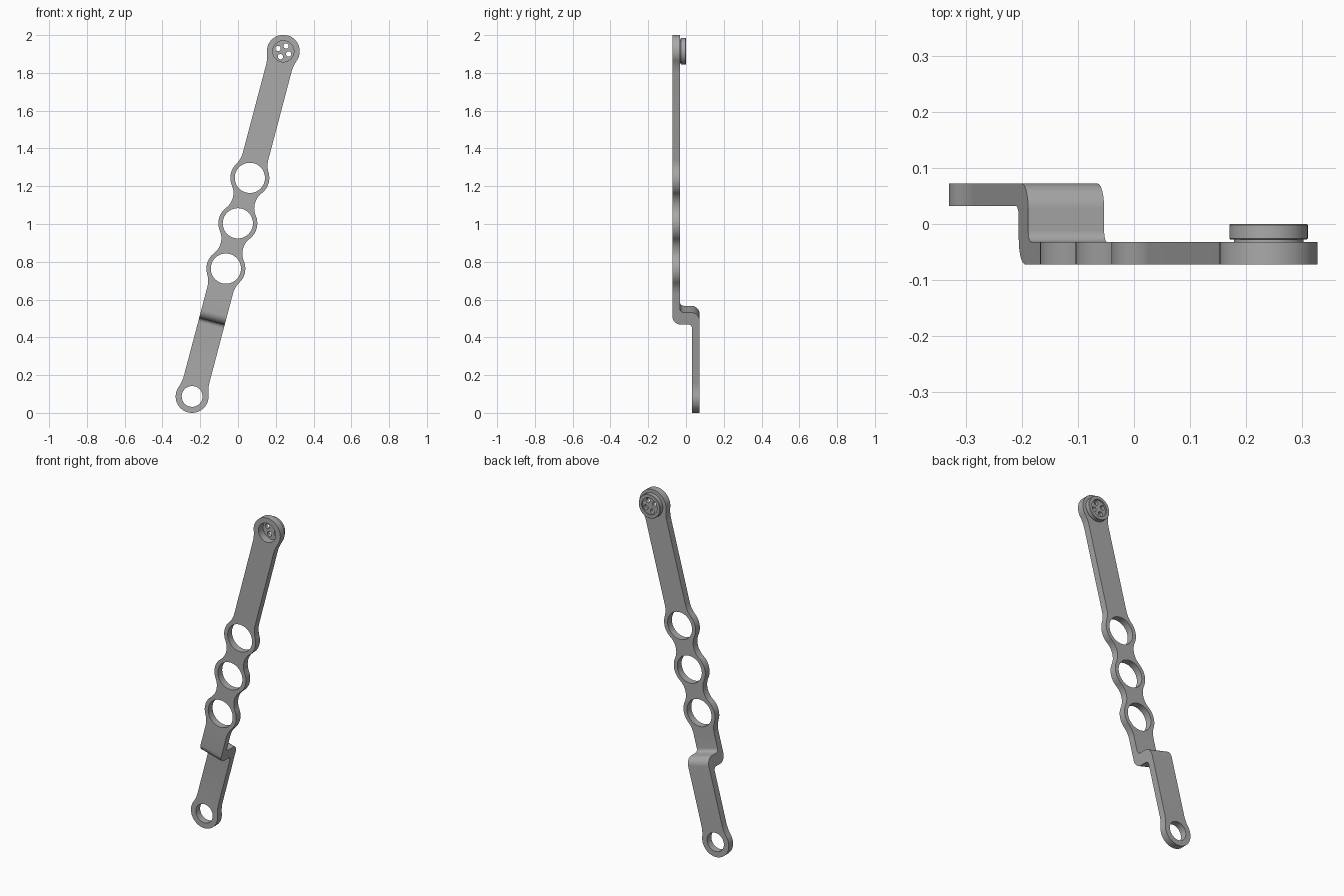
import bpy, bmesh, math
from mathutils import Matrix, Vector

if "Cube" in bpy.data.objects:
    bpy.data.objects.remove(bpy.data.objects["Cube"])

TILT = Matrix.Translation((-0.243, 0, 0.087)) @ Matrix.Rotation(math.radians(14.8), 4, 'Y')
HALF = 0.07                                   # half width of the straight bar
FRONT, BACK, THICK = -0.072, 0.072, 0.04

metal = bpy.data.materials.new("grey metal")
metal.use_nodes = True
metal.diffuse_color = (0.4, 0.4, 0.4, 1)
metal.node_tree.nodes["Principled BSDF"].inputs["Base Color"].default_value = (0.4, 0.4, 0.4, 1)


def make_object(name, bm):
    bmesh.ops.recalc_face_normals(bm, faces=bm.faces)
    mesh = bpy.data.meshes.new(name)
    bm.to_mesh(mesh)
    bm.free()
    mesh.materials.append(metal)
    obj = bpy.data.objects.new(name, mesh)
    bpy.context.collection.objects.link(obj)
    return obj


def extrude_outline(name, points, direction):
    bm = bmesh.new()
    face = bm.faces.new([bm.verts.new(p) for p in points])
    new = bmesh.ops.extrude_face_region(bm, geom=[face])["geom"]
    bmesh.ops.translate(bm, vec=direction, verts=[v for v in new if isinstance(v, bmesh.types.BMVert)])
    return make_object(name, bm)


def drill_tool(name, holes):
    """Cylinders along y for (x, z, radius, sides)."""
    bm = bmesh.new()
    for x, z, r, n in holes:
        bmesh.ops.create_cone(bm, cap_ends=True, segments=n, radius1=r, radius2=r, depth=0.5,
                              matrix=Matrix.Translation((x, 0, z)) @ Matrix.Rotation(math.pi / 2, 4, 'X'))
    return make_object(name, bm)


def boolean(obj, tool, operation):
    mod = obj.modifiers.new(operation, 'BOOLEAN')
    mod.object, mod.operation, mod.solver = tool, operation, 'EXACT'
    bpy.context.view_layer.objects.active = obj
    bpy.ops.object.modifier_apply(modifier=mod.name)
    bpy.data.objects.remove(tool)


def finish(obj):
    obj.matrix_world = TILT
    bpy.ops.object.select_all(action='DESELECT')
    obj.select_set(True)
    bpy.context.view_layer.objects.active = obj
    bpy.ops.object.shade_smooth_by_angle(angle=math.radians(30))


def arc(cx, cy, r, a0, a1, n):
    return [(cx + r * math.cos(a0 + (a1 - a0) * i / n),
             cy + r * math.sin(a0 + (a1 - a0) * i / n)) for i in range(n + 1)]


def angle(a, b):
    return math.atan2(b[1] - a[1], b[0] - a[0])


# Bar outline: round bosses joined by concave fillets
# (position along bar, boss radius, hole radius)
bosses = [(0, 0.087, 0.055), (0.70, 0.103, 0.08), (0.948, 0.103, 0.08),
          (1.197, 0.103, 0.08), (1.89, 0.087, 0.056)]


def fillet_center(s, r, side):
    R = 0.2 if r < 0.1 else 0.13
    return (HALF + R, s + side * math.sqrt((r + R) ** 2 - (HALF + R) ** 2)), R


edge, start = [], -math.pi / 2
for (s0, r0, _), (s1, r1, _) in zip(bosses, bosses[1:]):
    a, b = (0, s0), (0, s1)
    if s1 - s0 < 0.3:                         # short neck, one fillet
        R = 0.1
        f = (math.sqrt((r0 + R) ** 2 - ((s1 - s0) / 2) ** 2), (s0 + s1) / 2)
        edge += arc(*a, r0, start, angle(a, f), 16)
        edge += arc(*f, R, angle(f, a) % math.tau, angle(f, b) % math.tau, 14)[1:-1]
    else:                                     # straight bar between two fillets
        f, R = fillet_center(s0, r0, 1)
        edge += arc(*a, r0, start, angle(a, f), 20)
        edge += arc(*f, R, angle(f, a) % math.tau, math.pi, 10)[1:]
        f, R = fillet_center(s1, r1, -1)
        edge += arc(*f, R, math.pi, angle(f, b) % math.tau, 10)[:-1]
    start = angle(b, f)
edge += arc(0, bosses[-1][0], bosses[-1][1], start, math.pi / 2, 20)
outline = edge + [(-x, z) for x, z in reversed(edge[1:-1])]

# Side profile with the offset bend
low, high, big, small = 0.412, 0.478, 0.045, 0.02
q = math.pi / 2
profile = [(FRONT, 2.2)]
profile += arc(FRONT + big, low + big, big, 2 * q, 3 * q, 10)
profile += arc(BACK - THICK - small, low - small, small, q, 0, 8)
profile += [(BACK - THICK, -0.3), (BACK, -0.3)]
profile += arc(BACK - big, high - big, big, 0, q, 10)
profile += arc(FRONT + THICK + small, high + small, small, 3 * q, 2 * q, 8)
profile += [(FRONT + THICK, 2.2)]

bar = extrude_outline("offset_bar", [(-0.2, y, z) for y, z in profile], Vector((0.4, 0, 0)))
shape = extrude_outline("bar_shape", [(x, -0.2, z) for x, z in outline], Vector((0, 0.4, 0)))
boolean(bar, shape, 'INTERSECT')
boolean(bar, drill_tool("bar_drill", [(0, s, r, 64) for s, _, r in bosses]), 'DIFFERENCE')
finish(bar)

# Turned hub cap behind the top boss, with a recessed web and four small holes
section = [(0, -0.028), (0.056, -0.028), (0.056, -0.036), (0.062, -0.036), (0.062, -0.028),
           (0.068, -0.028), (0.07, -0.026), (0.07, -0.002), (0.068, 0), (0.05, 0),
           (0.05, -0.008), (0, -0.008)]
top = bosses[-1][0]
bm = bmesh.new()
verts = [bm.verts.new((r, y, top)) for r, y in section]
edges = [bm.edges.new(pair) for pair in zip(verts, verts[1:])]
bmesh.ops.spin(bm, geom=verts + edges, cent=(0, 0, top), axis=(0, 1, 0), angle=math.tau, steps=64)
bmesh.ops.remove_doubles(bm, verts=bm.verts, dist=0.0001)
hub = make_object("hub_cap", bm)
pins = [(0.032 * math.cos(t), top + 0.032 * math.sin(t), 0.014, 24)
        for t in (math.radians(77) + k * q for k in range(4))]
boolean(hub, drill_tool("hub_drill", pins), 'DIFFERENCE')
finish(hub)
